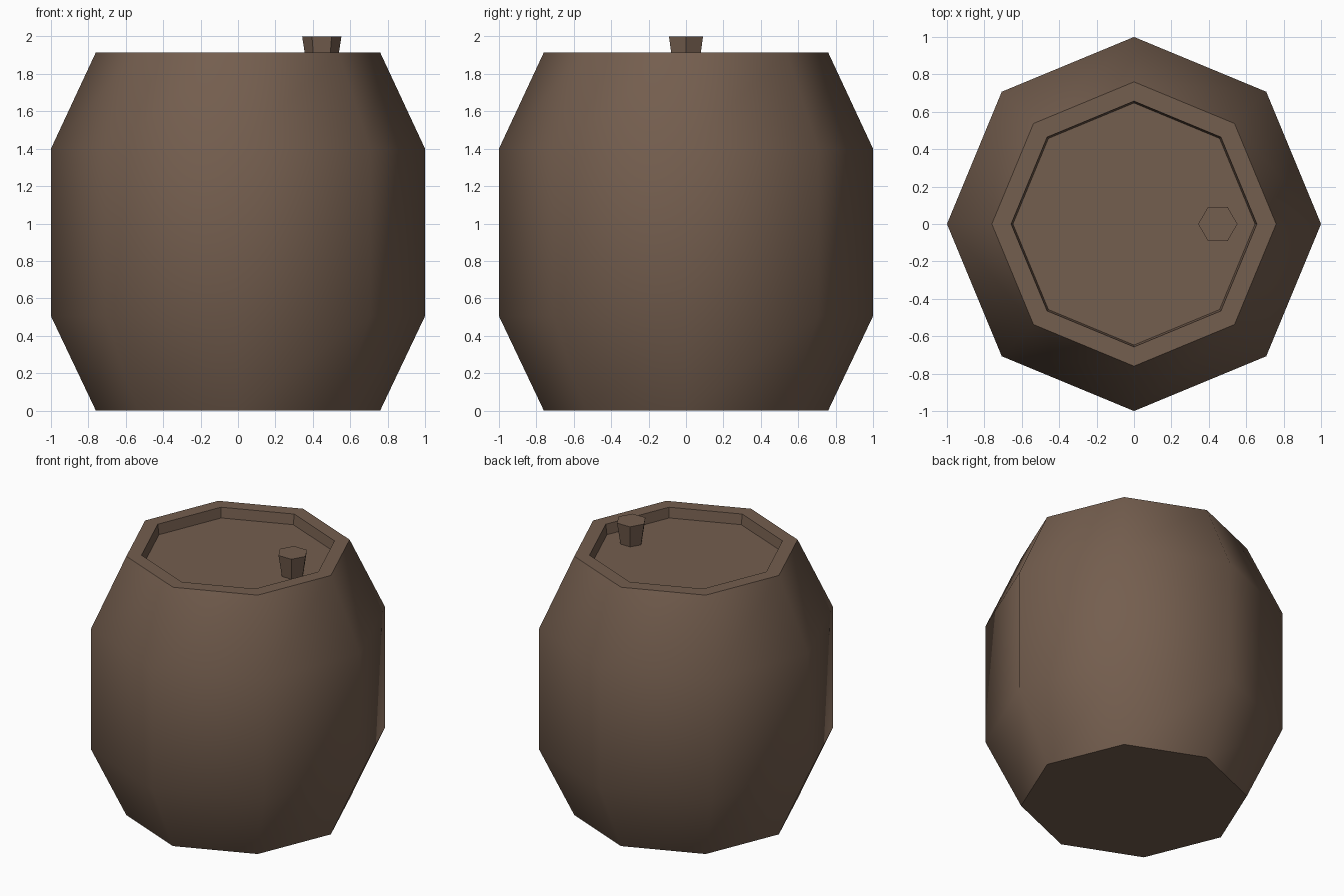
import bpy, bmesh, math

if "Cube" in bpy.data.objects:
    bpy.data.objects.remove(bpy.data.objects["Cube"])

wood = bpy.data.materials.new("brown wood")
wood.diffuse_color = (0.175, 0.112, 0.077, 1)
wood.use_nodes = True
wood.node_tree.nodes["Principled BSDF"].inputs["Base Color"].default_value = wood.diffuse_color


def lathe(name, profile, sides, centre_x, smooth_bands):
    """Stack rings of (radius, z), bridge them and cap both ends."""
    bm = bmesh.new()
    rings = []
    for r, z in profile:
        rings.append([bm.verts.new((centre_x + r * math.cos(2 * math.pi * i / sides),
                                    r * math.sin(2 * math.pi * i / sides), z))
                      for i in range(sides)])
    bm.faces.new(rings[0][::-1])
    bm.faces.new(rings[-1])
    for band, (a, b) in enumerate(zip(rings, rings[1:])):
        for i in range(sides):
            j = (i + 1) % sides
            f = bm.faces.new((a[i], a[j], b[j], b[i]))
            f.smooth = band in smooth_bands
    # keep edges between rounded and flat faces sharp
    for e in bm.edges:
        e.smooth = all(f.smooth for f in e.link_faces)
    mesh = bpy.data.meshes.new(name)
    bm.to_mesh(mesh)
    bm.free()
    mesh.materials.append(wood)
    obj = bpy.data.objects.new(name, mesh)
    bpy.context.collection.objects.link(obj)
    return obj


# Eight-sided barrel with a raised rim around the sunken lid
lathe("barrel_body",
      [(0.76, 0), (1.0, 0.505), (1.0, 1.4), (0.76, 1.915),
       (0.657, 1.915), (0.647, 1.84)],
      8, 0, {0, 1, 2})

# Tapered six-sided bung standing on the lid
lathe("bung", [(0.08, 1.84), (0.105, 2.0)], 6, 0.448, set())
